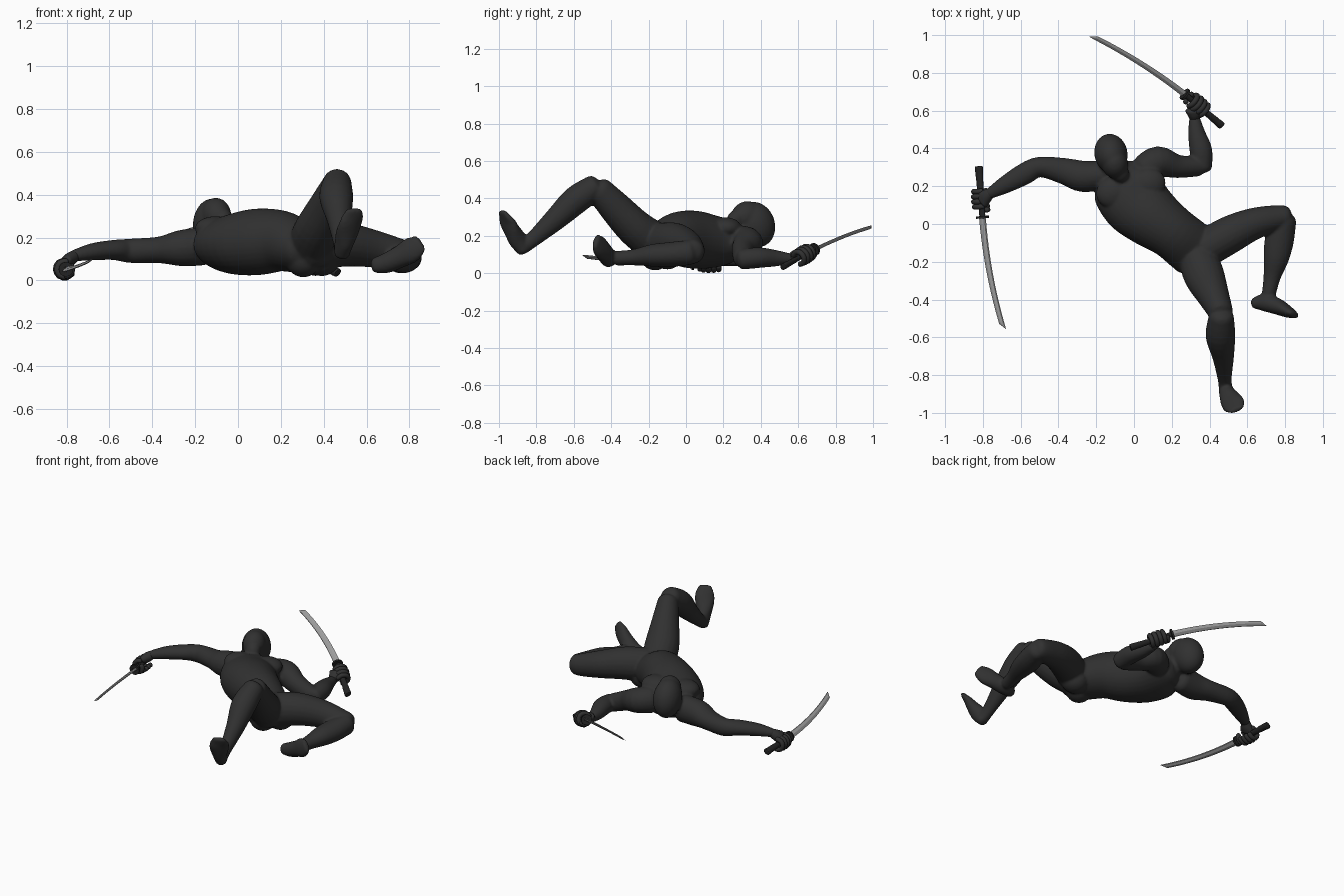
import bpy, bmesh, math
from mathutils import Vector as V, Matrix

if "Cube" in bpy.data.objects:
    bpy.data.objects.remove(bpy.data.objects["Cube"])


def mat(name, v):
    m = bpy.data.materials.new(name)
    m.diffuse_color = (v, v, v, 1)
    m.use_nodes = True
    m.node_tree.nodes["Principled BSDF"].inputs["Base Color"].default_value = m.diffuse_color
    return m


CLOTH = mat("dark cloth", 0.030)
GRIP = mat("black grip", 0.017)
STEEL = mat("grey steel", 0.35)


def finish(bm, name, material, smooth=True):
    bmesh.ops.recalc_face_normals(bm, faces=bm.faces)
    me = bpy.data.meshes.new(name)
    bm.to_mesh(me)
    bm.free()
    me.materials.append(material)
    for p in me.polygons:
        p.use_smooth = smooth
    ob = bpy.data.objects.new(name, me)
    bpy.context.collection.objects.link(ob)
    return ob


def loft(bm, rings):
    rows = [[bm.verts.new(p) for p in r] for r in rings]
    n = len(rows[0])
    for r, s in zip(rows, rows[1:]):
        for i in range(n):
            bm.faces.new((r[i], r[(i + 1) % n], s[(i + 1) % n], s[i]))
    bm.faces.new(rows[0][::-1])
    bm.faces.new(rows[-1])


def tube(bm, pts, up=(0, 0, 1), sides=20, sub=4, domes=((0.2, 0.98), (0.6, 0.8), (0.88, 0.47))):
    """Smooth tube through (x, y, z, half width, half height) stations, with domed ends."""
    k = [[*p] for p in pts]
    s = []
    for i in range(len(k) - 1):
        p0, p1, p2, p3 = k[max(i - 1, 0)], k[i], k[i + 1], k[min(i + 2, len(k) - 1)]
        for j in range(sub):
            t = j / sub
            s.append([0.5 * (2 * b + (c - a) * t + (2 * a - 5 * b + 4 * c - d) * t * t
                             + (3 * b - a - 3 * c + d) * t ** 3)
                      for a, b, c, d in zip(p0, p1, p2, p3)])
    s.append(k[-1])
    rings = []

    def ring(c, t, ra, rb):
        a = t.cross(V(up)).normalized()
        b = a.cross(t).normalized()
        rings.append([c + a * ra * math.cos(q) + b * rb * math.sin(q)
                      for q in (2 * math.pi * i / sides for i in range(sides))])

    for i, p in enumerate(s):
        t = (V(s[min(i + 1, len(s) - 1)][:3]) - V(s[max(i - 1, 0)][:3])).normalized()
        c, ra, rb = V(p[:3]), p[3], p[4]
        h = 0.6 * min(ra, rb)
        if i == 0:
            for f, d in domes:
                ring(c - t * h * d, t, ra * f, rb * f)
        ring(c, t, ra, rb)
        if i == len(s) - 1:
            for f, d in reversed(domes):
                ring(c + t * h * d, t, ra * f, rb * f)
    loft(bm, rings)


def ball(bm, c, r, tilt=0.0, spin=0.0):
    m = (Matrix.Translation(c) @ Matrix.Rotation(spin, 4, 'Z')
         @ Matrix.Rotation(tilt, 4, 'X') @ Matrix.Diagonal((*r, 1)))
    bmesh.ops.create_uvsphere(bm, u_segments=24, v_segments=16, radius=1, matrix=m)


# ---- body: overlapping volumes fused into one skin
body = bmesh.new()
# torso
tube(body, [(-.075, .27, .165, .11, .08), (-.05, .22, .168, .178, .12), (.005, .12, .17, .183, .145),
            (.095, .035, .18, .163, .155), (.2, -.042, .183, .142, .143), (.288, -.113, .155, .143, .122),
            (.345, -.17, .14, .134, .104), (.375, -.21, .13, .09, .07)], sides=32)
# chest and seat muscles
ball(body, (-.105, .168, .243), (.097, .085, .056), 0, .3)
ball(body, (.072, .21, .243), (.097, .085, .056), 0, .35)
ball(body, (.305, -.165, .1), (.085, .085, .085))
ball(body, (.39, -.10, .1), (.085, .085, .08))
# neck, skull and jaw
tube(body, [(-.06, .23, .18, .075, .07), (-.085, .29, .21, .062, .065), (-.115, .35, .25, .06, .06)])
ball(body, (-.122, .372, .26), (.088, .104, .124), .35, .2)
ball(body, (-.102, .32, .305), (.07, .085, .076), .75, .2)
ball(body, (-.072, .268, .29), (.046, .055, .046), .75, .2)
# outstretched arm
tube(body, [(-.16, .26, .16, .075, .09), (-.27, .252, .15, .083, .084), (-.37, .28, .142, .07, .062),
            (-.5, .302, .138, .054, .057), (-.58, .265, .142, .058, .047), (-.68, .209, .133, .047, .04),
            (-.765, .16, .115, .029, .027)])
# bent arm
tube(body, [(.06, .29, .17, .08, .085), (.13, .33, .163, .082, .08), (.23, .305, .125, .062, .065),
            (.34, .305, .08, .053, .057)])
tube(body, [(.363, .3, .074, .051, .055), (.354, .39, .083, .06, .055), (.332, .48, .08, .046, .044),
            (.32, .565, .077, .028, .027)])
# raised leg and foot
tube(body, [(.33, -.16, .16, .1, .11), (.37, -.27, .24, .108, .1), (.42, -.38, .353, .085, .088),
            (.459, -.465, .445, .066, .073)])
tube(body, [(.463, -.488, .46, .066, .068), (.458, -.59, .39, .079, .076), (.472, -.7, .287, .058, .061),
            (.48, -.82, .18, .037, .042), (.485, -.87, .145, .037, .042)])
tube(body, [(.485, -.872, .122, .036, .034), (.495, -.9, .178, .044, .05), (.515, -.937, .24, .059, .037),
            (.533, -.962, .29, .059, .024), (.543, -.983, .328, .04, .014)])
# folded leg and foot
tube(body, [(.38, -.13, .16, .1, .11), (.5, -.06, .167, .1, .103), (.63, 0, .148, .085, .088),
            (.75, .03, .123, .07, .073), (.80, .037, .115, .062, .065)])
tube(body, [(.80, .025, .112, .061, .066), (.771, -.08, .1, .077, .067), (.753, -.18, .095, .068, .06),
            (.731, -.28, .085, .046, .043), (.714, -.37, .08, .037, .039)])
tube(body, [(.638, -.42, .07, .03, .036), (.69, -.415, .08, .047, .047), (.755, -.435, .11, .044, .052),
            (.81, -.462, .143, .033, .06), (.848, -.48, .172, .018, .044)])
suit = finish(body, "suited_body", CLOTH)
r = suit.modifiers.new("fuse", 'REMESH')
r.mode = 'VOXEL'
r.voxel_size = 0.0085
r.use_smooth_shade = True
sm = suit.modifiers.new("relax", 'SMOOTH')
sm.factor = 0.5
sm.iterations = 4


# ---- curved sword with wrapped grip, and the fist around it
def sword(tag, pommel, guard, tip, bulge, wrist, hold):
    P, G, T, B, W = V(pommel), V(guard), V(tip), V(bulge), V(wrist)
    C = (G + T) / 2 + 2 * B
    h = (G - P).normalized()
    # blade
    bm = bmesh.new()
    rings, n = [], 16
    chord = (T - G).normalized()
    nor = chord.cross(B - chord * B.dot(chord)).normalized()
    prof = [(.021, 0), (.004, .007), (-.017, .006), (-.021, 0), (-.017, -.006), (.004, -.007)]
    for i in range(n + 1):
        t = (i / n) if i > n - 2 else i / n * .99
        c = G * (1 - t) ** 2 + C * 2 * t * (1 - t) + T * t * t
        d = ((C - G) * (1 - t) + (T - C) * t).normalized()
        w = nor.cross(d)
        k = 1 - .25 * t
        e = .06 if i == n else 1          # the edge sweeps up to the spine at the tip
        rings.append([c + w * k * ((x + .021) * e - .021) + nor * y * k * e for x, y in prof])
    loft(bm, rings)
    finish(bm, tag + "_blade", STEEL, False)
    # grip with wrap ridges and flared pommel
    bm = bmesh.new()
    pts = []
    for i in range(15):
        q = P.lerp(G, i / 14)
        f = 1.25 - .35 * min(1, i / 8) + (.06 if i % 2 else 0)
        pts.append((*q, .013 * f, .018 * f))
    tube(bm, pts, up=B.normalized(), sides=12, sub=2, domes=((.9, .1),))
    finish(bm, tag + "_grip", GRIP)
    # guard
    bm = bmesh.new()
    m = Matrix.Translation(G - h * .006) @ h.to_track_quat('Z', 'Y').to_matrix().to_4x4()
    bmesh.ops.create_cone(bm, cap_ends=True, segments=16, radius1=.034, radius2=.034, depth=.012, matrix=m)
    finish(bm, tag + "_guard", GRIP, False)
    # fist
    c = P.lerp(G, hold)
    u = W - c
    u = (u - h * u.dot(h)).normalized()
    v = h.cross(u)
    if v.z < 0:
        v = -v
    bm = bmesh.new()
    palm = c + u * .03 + v * .014
    tube(bm, [(*W, .028, .027), (*W.lerp(palm, .5), .038, .031), (*palm, .048, .028)], up=v, sides=16)

    def finger(off, a0, a1, rad, thick):
        arc = []
        for i in range(6):
            a = a0 + (a1 - a0) * i / 5
            arc.append((*(c + h * off + u * rad * math.cos(a) + v * rad * math.sin(a)), thick, thick))
        tube(bm, arc, up=h, sides=10, sub=2)

    for j in range(4):
        finger(-.042 + .027 * j, .5, 4.9, .034 + (.002, .005, .006, .003)[j], .0145)
    finger(.058, -.3, -2.4, .031, .0145)  # thumb
    finish(bm, tag + "_fist", CLOTH)


sword("low_sword", (-.822, .305, .055), (-.802, .03, .052), (-.69, -.56, .09), (-.016, -.003, -.01),
      (-.762, .163, .115), .63)
sword("high_sword", (.465, .52, .035), (.265, .69, .13), (-.23, 1.0, .25), (.01, .011, .013),
      (.32, .562, .077), .64)
